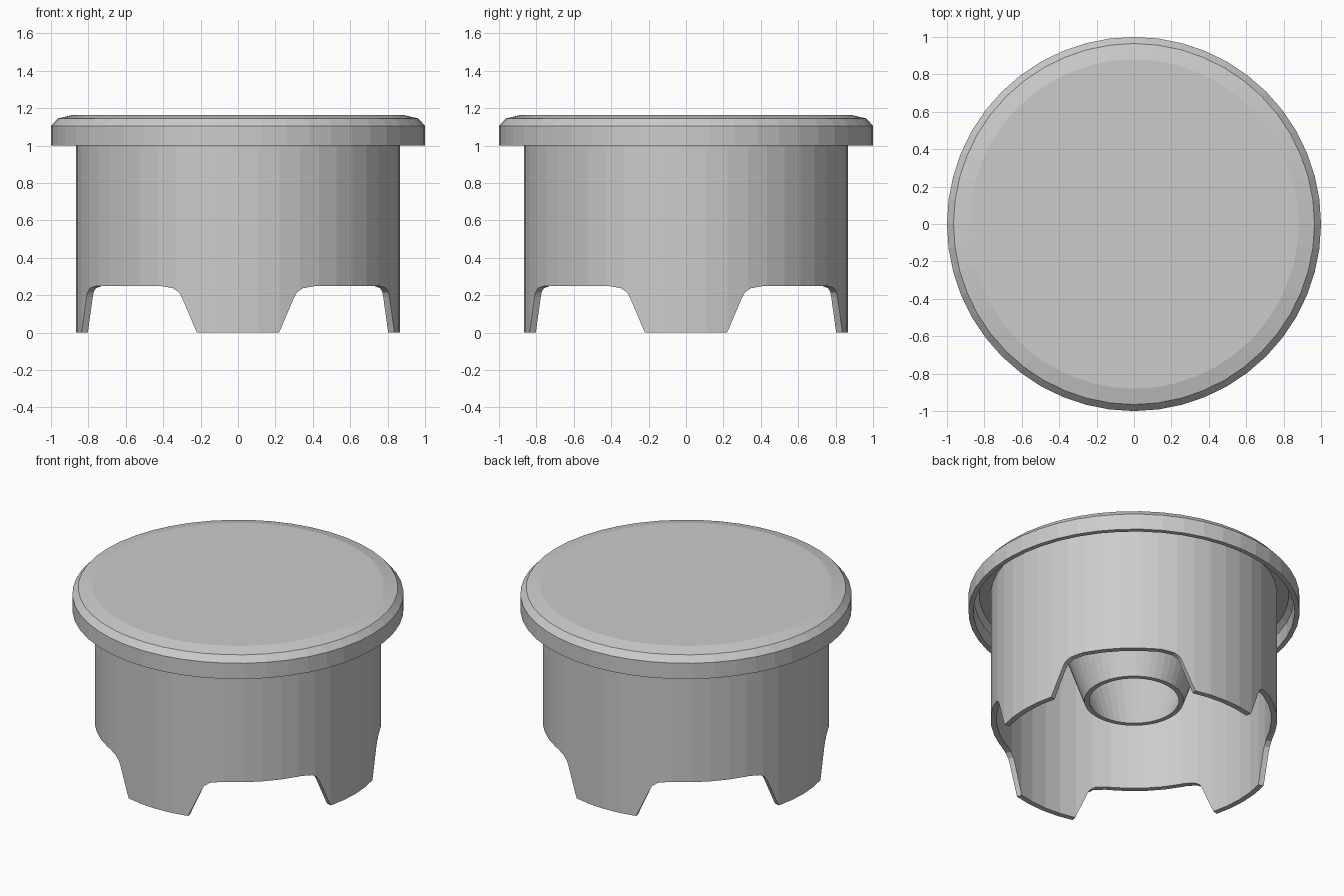
import bpy, bmesh, math

if "Cube" in bpy.data.objects:
    bpy.data.objects.remove(bpy.data.objects["Cube"])

SEG = 48
STEP = 360 / SEG


def finish(name, bm):
    bmesh.ops.remove_doubles(bm, verts=bm.verts, dist=1e-5)
    bmesh.ops.recalc_face_normals(bm, faces=bm.faces)
    mesh = bpy.data.meshes.new(name)
    bm.to_mesh(mesh)
    bm.free()
    obj = bpy.data.objects.new(name, mesh)
    bpy.context.collection.objects.link(obj)
    return obj


def lathe(name, profile, closed):
    """Revolve an (r, z) profile about z."""
    bm = bmesh.new()
    vs = [bm.verts.new((r, 0, z)) for r, z in profile]
    pairs = list(zip(vs, vs[1:])) + ([(vs[-1], vs[0])] if closed else [])
    edges = [bm.edges.new(p) for p in pairs]
    bmesh.ops.spin(bm, geom=vs + edges, cent=(0, 0, 0), axis=(0, 0, 1),
                   angle=math.tau, steps=SEG, use_merge=False)
    return finish(name, bm)


# Lid: bevelled disc with a thin hollow lip that overhangs the wall
lathe("lid", [(0, 1.165), (0.88, 1.165), (0.965, 1.145), (1, 1.105), (1, 1),
              (0.97, 1), (0.965, 1.09), (0.935, 1.12), (0, 1.12)], False)

# Inner funnel: tapered open tube hanging under the lid
lathe("inner_funnel", [(0.30, 0.38), (0.56, 1.125), (0.53, 1.125), (0.27, 0.38)], True)

# Skirt wall: four legs with rounded notches between them.
# Notch edge as (angle from leg centre, height)
EDGE = [(14.7, 0), (20.4, 0.19), (21.4, 0.215), (23.7, 0.238), (28.8, 0.25)]


def bottom(a):
    a = abs((a + 45) % 90 - 45)
    if a <= EDGE[0][0]:
        return 0
    for (a0, z0), (a1, z1) in zip(EDGE, EDGE[1:]):
        if a <= a1:
            return z0 + (z1 - z0) * (a - a0) / (a1 - a0)
    return EDGE[-1][1]


def wall_point(radius, a, z):
    # keep in-between columns on the flat facets
    r = radius * math.cos(math.radians(STEP / 2)) / math.cos(math.radians(a % STEP - STEP / 2))
    t = math.radians(a)
    return (r * math.cos(t), r * math.sin(t), z)


angles = {round(i * STEP, 3) for i in range(SEG)}
for leg in range(0, 360, 90):
    for a, z in EDGE:
        angles |= {round((leg + a) % 360, 3), round((leg - a) % 360, 3)}

bm = bmesh.new()
columns = []
for a in sorted(angles):
    z = bottom(a)
    columns.append([bm.verts.new(wall_point(r, a, h)) for r, h in
                    ((0.865, z), (0.865, 1.125), (0.83, 1.125), (0.83, z))])
for c, d in zip(columns, columns[1:] + columns[:1]):
    for i in range(4):
        j = (i + 1) % 4
        bm.faces.new((c[i], d[i], d[j], c[j]))
finish("skirt_with_legs", bm)
